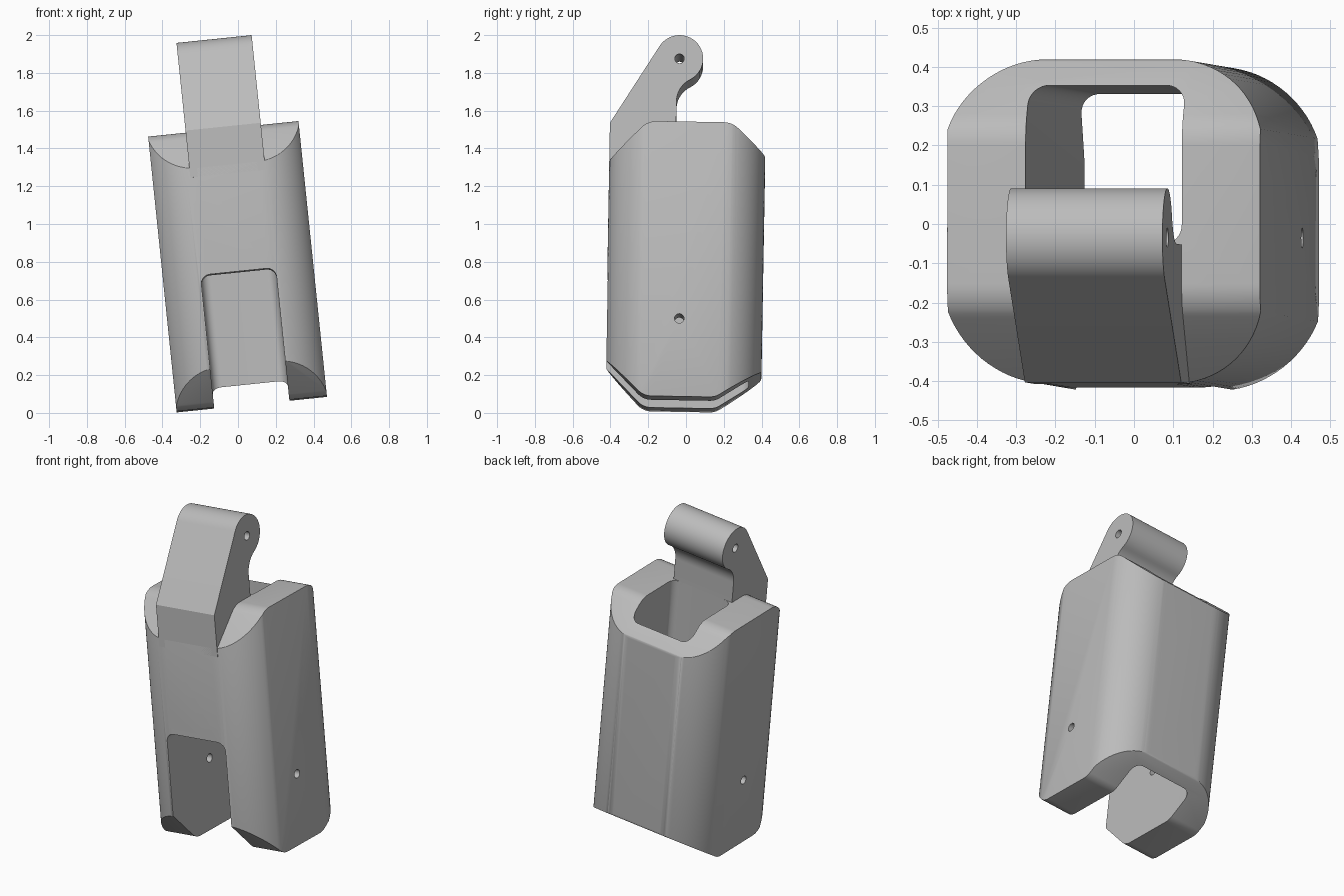
import bpy, bmesh, math
from mathutils import Matrix, Vector

cube = bpy.data.objects.get("Cube")
if cube:
    bpy.data.objects.remove(cube, do_unlink=True)

grey = bpy.data.materials.new("light_grey")
grey.use_nodes = True
grey.diffuse_color = (0.5, 0.5, 0.5, 1)
grey.node_tree.nodes["Principled BSDF"].inputs["Base Color"].default_value = grey.diffuse_color

# Main dimensions in the link's own upright frame
HALF_W, HALF_D, HEIGHT = 0.40, 0.4125, 1.463
SLOT, LUG_BACK, CAVITY_BACK = 0.20, -0.062, 0.345
LEAN = (Matrix.Translation((0.073, -0.016, 0.046))
        @ Matrix.Rotation(math.radians(-5.9), 4, 'Y')
        @ Matrix.Rotation(math.radians(-1.0), 4, 'X'))


def arc(cx, cy, r, start, end, steps=16):
    """Points on an arc, angles in degrees."""
    angles = [math.radians(start + (end - start) * i / steps) for i in range(steps + 1)]
    return [(cx + r * math.cos(t), cy + r * math.sin(t)) for t in angles]


def rounded(corners, steps=8):
    """Polygon from (u, v, radius) corners, each filleted by its radius."""
    out = []
    for i, (u, v, r) in enumerate(corners):
        p = Vector((u, v))
        a = (Vector(corners[i - 1][:2]) - p).normalized()
        b = (Vector(corners[(i + 1) % len(corners)][:2]) - p).normalized()
        if r == 0:
            out.append((u, v))
            continue
        half = a.angle(b) / 2
        centre = p + (a + b).normalized() * (r / math.sin(half))
        start = p + a * (r / math.tan(half)) - centre
        end = p + b * (r / math.tan(half)) - centre
        sweep = start.angle_signed(end)
        for k in range(steps + 1):
            q = centre + Matrix.Rotation(-sweep * k / steps, 2) @ start
            out.append((q.x, q.y))
    return out


def prism(name, outline, axis, low, high):
    """Extrude a 2D outline along an axis: X uses (y, z), Y uses (x, z), Z uses (x, y)."""
    place = {'X': lambda u, v, w: (w, u, v),
             'Y': lambda u, v, w: (u, w, v),
             'Z': lambda u, v, w: (u, v, w)}[axis]
    bm = bmesh.new()
    face = bm.faces.new([bm.verts.new(place(u, v, low)) for u, v in outline])
    side = bmesh.ops.extrude_face_region(bm, geom=[face])
    moved = [g for g in side["geom"] if isinstance(g, bmesh.types.BMVert)]
    bmesh.ops.translate(bm, verts=moved, vec=place(0, 0, high - low))
    bmesh.ops.recalc_face_normals(bm, faces=bm.faces)
    mesh = bpy.data.meshes.new(name)
    bm.to_mesh(mesh)
    bm.free()
    mesh.materials.append(grey)
    obj = bpy.data.objects.new(name, mesh)
    bpy.context.collection.objects.link(obj)
    return obj


def combine(obj, tool, operation):
    mod = obj.modifiers.new(operation.lower(), 'BOOLEAN')
    mod.operation, mod.solver, mod.object = operation, 'EXACT', tool
    tool.hide_render = True
    return tool


def finish(obj, tools):
    """Bake the modifiers, drop the cutters, lean the part and smooth it."""
    graph = bpy.context.evaluated_depsgraph_get()
    mesh = bpy.data.meshes.new_from_object(obj.evaluated_get(graph))
    obj.modifiers.clear()
    obj.data = mesh
    for tool in tools:
        bpy.data.objects.remove(tool, do_unlink=True)
    mesh.transform(LEAN)
    bpy.ops.object.select_all(action='DESELECT')
    obj.select_set(True)
    bpy.context.view_layer.objects.active = obj
    bpy.ops.object.shade_smooth_by_angle(angle=math.radians(30))


# Body: rounded column trimmed by a side profile with sloped ends
R = 0.25
cx, cy = 0.16, HALF_D - R
kink = math.degrees(math.acos((HALF_W - cx) / R))
quarter = arc(cx, cy, R, kink, 90)
half = quarter + [(-x, y) for x, y in reversed(quarter)]
body = prism("link_body", half + [(-x, -y) for x, y in half], 'Z', -0.1, HEIGHT + 0.1)
profile = rounded([(-0.21, 0, 0.1), (0.17, 0, 0.1), (HALF_D, 0.155, 0.02), (HALF_D, 1.305, 0.02),
                   (0.235, HEIGHT, 0.12), (-0.21, HEIGHT, 0.12),
                   (-HALF_D, 1.267, 0), (-HALF_D, 0.205, 0.02)])
tools = [combine(body, prism("trim", profile, 'X', -1, 1), 'INTERSECT')]
bevel = body.modifiers.new("soft_edges", 'BEVEL')
bevel.width, bevel.segments = 0.018, 3
bevel.limit_method, bevel.angle_limit = 'ANGLE', math.radians(40)

# Vertical cavity, open at both ends
cavity = rounded([(-SLOT, LUG_BACK, 0.05), (SLOT, LUG_BACK, 0.05),
                  (SLOT, CAVITY_BACK, 0.05), (-SLOT, CAVITY_BACK, 0.05)])
tools.append(combine(body, prism("cavity_cutter", cavity, 'Z', -1, 3), 'DIFFERENCE'))

# Front slot that takes the next link's lug
slot = rounded([(-SLOT, -0.5, 0), (SLOT, -0.5, 0), (SLOT, 0.70, 0.05), (-SLOT, 0.70, 0.05)])
tools.append(combine(body, prism("slot_cutter", slot, 'Y', -1, 0.1), 'DIFFERENCE'))

# Pin hole through both side walls
pin = arc(-0.027, 0.415, 0.025, 0, 345, 23)
tools.append(combine(body, prism("pin_cutter", pin, 'X', -1, 1), 'DIFFERENCE'))
finish(body, tools)

# Lug: sloped front, round eye, concave fillet down to the back face
ey, ez, er, fr = -0.05, 1.818, 0.125, 0.13
fy = LUG_BACK + fr
fz = ez - math.sqrt((er + fr) ** 2 - (fy - ey) ** 2)
touch = math.degrees(math.atan2(fz - ez, fy - ey))
outline = ([(LUG_BACK, 1.22), (-HALF_D, 1.22), (-HALF_D, 1.47)]
           + arc(ey, ez, er, 148.5, touch, 32)
           + arc(fy, fz, fr, touch + 180, 180, 12)[1:])
lug = prism("hinge_lug", outline, 'X', -SLOT, SLOT)
eye = arc(ey, ez, 0.025, 0, 345, 23)
finish(lug, [combine(lug, prism("eye_cutter", eye, 'X', -1, 1), 'DIFFERENCE')])
